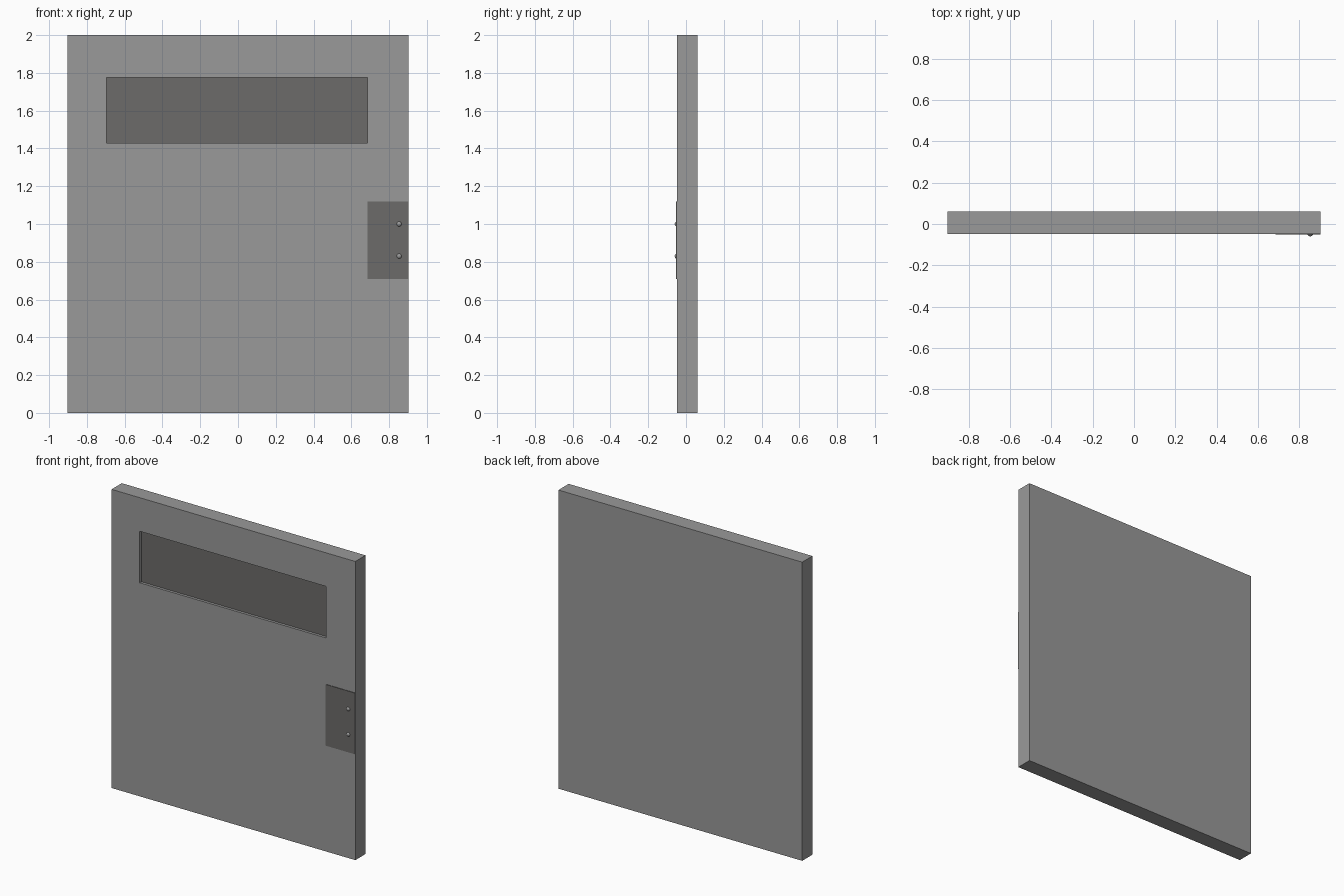
import bpy
import bmesh
from mathutils import Vector

cube = bpy.data.objects.get("Cube")
if cube:
    bpy.data.objects.remove(cube, do_unlink=True)


def material(name, rgb):
    mat = bpy.data.materials.new(name)
    mat.use_nodes = True
    color = (*rgb, 1)
    mat.diffuse_color = color
    mat.node_tree.nodes["Principled BSDF"].inputs["Base Color"].default_value = color
    return mat


light_grey = material("light grey", (0.32, 0.32, 0.32))
dark_grey = material("dark warm grey", (0.15, 0.147, 0.142))


def add_box(bm, low, high):
    low, high = Vector(low), Vector(high)
    for v in bmesh.ops.create_cube(bm, size=1)["verts"]:
        v.co = (low + high) / 2 + v.co * (high - low)


def finish(bm, name, *mats):
    mesh = bpy.data.meshes.new(name)
    bm.to_mesh(mesh)
    bm.free()
    for mat in mats:
        mesh.materials.append(mat)
    obj = bpy.data.objects.new(name, mesh)
    bpy.context.collection.objects.link(obj)
    return obj


FRONT, BACK, HALF_WIDTH = -0.048, 0.06, 0.903

# Door slab with a recessed window panel in its front face
bm = bmesh.new()
add_box(bm, (-HALF_WIDTH, FRONT, 0), (HALF_WIDTH, BACK, 2))
bm.normal_update()
front = min(bm.faces, key=lambda f: f.normal.y)
bmesh.ops.inset_region(bm, faces=[front], thickness=0.2)
for v in front.verts:
    v.co.x = 0.685 if v.co.x > 0 else -0.695
    v.co.z = 1.775 if v.co.z > 1 else 1.43
bmesh.ops.inset_region(bm, faces=[front], thickness=0, depth=0)
for v in front.verts:
    v.co.y += 0.018
front.material_index = 1
bmesh.ops.recalc_face_normals(bm, faces=bm.faces[:])
finish(bm, "door_slab", light_grey, dark_grey)

# Lock plate at the opening edge
bm = bmesh.new()
add_box(bm, (0.685, FRONT - 0.004, 0.71), (HALF_WIDTH, FRONT + 0.002, 1.12))
finish(bm, "lock_plate", dark_grey)

# Two round studs on the plate
for label, z in (("upper", 1.0), ("lower", 0.83)):
    bm = bmesh.new()
    bmesh.ops.create_uvsphere(bm, u_segments=16, v_segments=10, radius=0.015)
    bmesh.ops.translate(bm, verts=bm.verts[:], vec=(0.853, -0.045, z))
    for f in bm.faces:
        f.smooth = True
    finish(bm, label + "_stud", light_grey)
